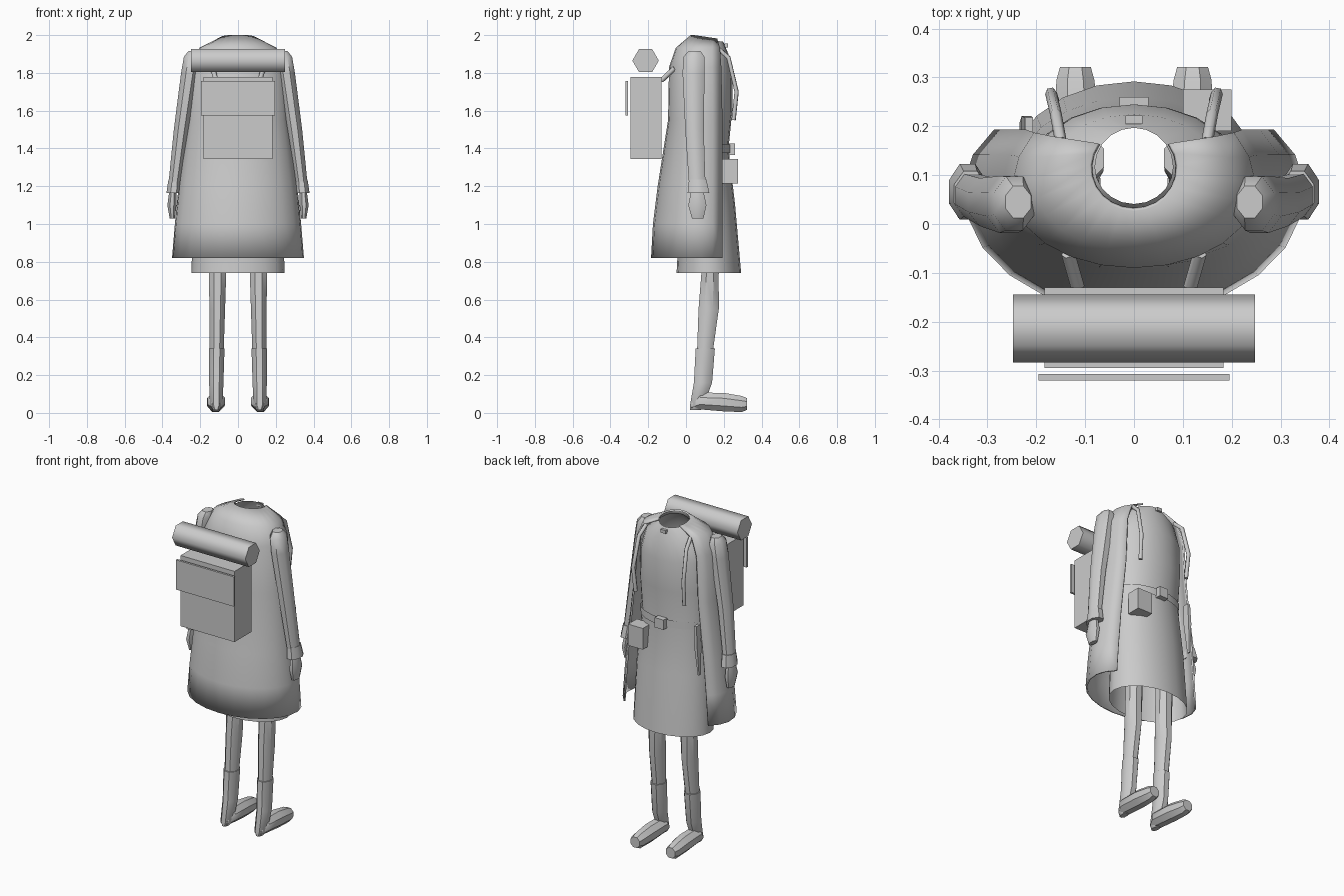
import bpy, bmesh
from math import sin, cos, pi, radians
from mathutils import Vector

cube = bpy.data.objects.get("Cube")
if cube:
    bpy.data.objects.remove(cube, do_unlink=True)

grey = bpy.data.materials.new("plain_grey")
grey.use_nodes = True
grey.diffuse_color = (0.6, 0.6, 0.6, 1)
grey.node_tree.nodes["Principled BSDF"].inputs["Base Color"].default_value = (0.6, 0.6, 0.6, 1)


def finish(name, bm, smooth=40):
    """Turn a bmesh into a named, shaded object."""
    bmesh.ops.recalc_face_normals(bm, faces=bm.faces)
    mesh = bpy.data.meshes.new(name)
    bm.to_mesh(mesh)
    bm.free()
    mesh.materials.append(grey)
    obj = bpy.data.objects.new(name, mesh)
    bpy.context.collection.objects.link(obj)
    if smooth:
        bpy.ops.object.select_all(action='DESELECT')
        obj.select_set(True)
        bpy.context.view_layer.objects.active = obj
        bpy.ops.object.shade_smooth_by_angle(angle=radians(smooth))
    return obj


def loft(name, rings, closed=True, caps=True, smooth=40):
    """Skin a list of point rings."""
    bm = bmesh.new()
    rows = [[bm.verts.new(p) for p in ring] for ring in rings]
    n = len(rows[0])
    for a, b in zip(rows, rows[1:]):
        for i in range(n if closed else n - 1):
            j = (i + 1) % n
            bm.faces.new((a[i], a[j], b[j], b[i]))
    if caps and closed:
        bm.faces.new(rows[0])
        bm.faces.new(rows[-1])
    return finish(name, bm, smooth)


def limb(name, sections, axis='Z', sides=8):
    """Closed tube; each section is centre x, y, z and two radii."""
    rings = []
    for x, y, z, ra, rb in sections:
        ring = []
        for i in range(sides):
            t = 2 * pi * (i + 0.5) / sides
            a, b = ra * cos(t), rb * sin(t)
            ring.append((x + a, y + b, z) if axis == 'Z' else (x + a, y, z + b))
        rings.append(ring)
    return loft(name, rings)


def box(name, lo, hi):
    bm = bmesh.new()
    bmesh.ops.create_cube(bm, size=1)
    lo, hi = Vector(lo), Vector(hi)
    for v in bm.verts:
        v.co = (lo + hi) / 2 + v.co * (hi - lo)
    return finish(name, bm, 0)


def strap(name, points, radius):
    curve = bpy.data.curves.new(name, 'CURVE')
    curve.dimensions = '3D'
    curve.bevel_depth = radius
    curve.bevel_resolution = 1
    curve.use_fill_caps = True
    line = curve.splines.new('POLY')
    line.points.add(len(points) - 1)
    for p, co in zip(line.points, points):
        p.co = (*co, 1)
    curve.materials.append(grey)
    obj = bpy.data.objects.new(name, curve)
    bpy.context.collection.objects.link(obj)
    return obj


def garment_ring(z, w, mid, back, front, tilt, reach, n):
    """Oval around the body, starting and ending on the +y side."""
    ring = []
    for i in range(n):
        t = radians(reach) * (2 * i / (n - 1) - 1) if reach < 180 else 2 * pi * i / n
        c = cos(t)
        ring.append((w * sin(t), mid - (back if c > 0 else front) * c, z + tilt * c))
    return ring


# Open coat: height, half width, middle y, depth behind, depth before, tilt
coat_profile = [
    (1.985, 0.088, 0.115, 0.085, 0.085, 0.013),
    (1.93, 0.20, 0.08, 0.13, 0.17, 0),
    (1.83, 0.245, 0.07, 0.155, 0.2, 0),
    (1.55, 0.265, 0.07, 0.16, 0.21, 0),
    (1.2, 0.31, 0.07, 0.215, 0.21, 0),
    (1.0, 0.33, 0.07, 0.24, 0.21, 0),
    (0.82, 0.345, 0.07, 0.25, 0.21, 0),
]
coat = loft("coat", [garment_ring(*p, 125, 17) for p in coat_profile], closed=False)
thick = coat.modifiers.new("thickness", 'SOLIDIFY')
thick.thickness = 0.01
thick.offset = 0

# Dress under the coat, open at neck and hem
dress_profile = [
    (1.975, 0.08, 0.117, 0.076, 0.08, 0.01),
    (1.9, 0.18, 0.1, 0.12, 0.125, 0),
    (1.78, 0.215, 0.1, 0.14, 0.145, 0),
    (1.6, 0.22, 0.1, 0.14, 0.145, 0),
    (1.4, 0.21, 0.1, 0.13, 0.125, 0),
    (1.1, 0.235, 0.11, 0.14, 0.15, 0),
    (0.74, 0.247, 0.12, 0.17, 0.172, 0),
]
loft("dress", [garment_ring(*p, 180, 20) for p in dress_profile], caps=False)

# Belt, buckle, pouch, sheath and collar button
loft("belt", [garment_ring(z, 0.219, 0.1, 0.138, 0.135, 0, 180, 20) for z in (1.375, 1.42)], caps=False)
box("belt_buckle", (-0.03, 0.22, 1.365), (0.03, 0.26, 1.425))
box("belt_pouch", (0.1, 0.19, 1.215), (0.2, 0.275, 1.345))
limb("belt_sheath", [(-0.215, 0.2, 1.42, 0.012, 0.025), (-0.22, 0.2, 1.3, 0.014, 0.03),
                     (-0.23, 0.2, 1.12, 0.006, 0.012)], sides=4)
box("collar_button", (-0.017, 0.205, 1.935), (0.017, 0.222, 1.955))

# Backpack with flap and bedroll
box("backpack", (-0.183, -0.295, 1.345), (0.183, -0.13, 1.778))
box("backpack_flap", (-0.196, -0.32, 1.575), (0.196, -0.307, 1.757))
roll_rings = [[(x, -0.214 + 0.07 * cos(k * pi / 3), 1.865 + 0.07 * sin(k * pi / 3)) for k in range(6)]
              for x in (-0.248, 0.248)]
loft("bedroll", roll_rings, smooth=65)

for s, side in ((1, "left"), (-1, "right")):
    # Pack straps
    strap(side + "_chest_strap", [(s * 0.15, 0.17, 1.93), (s * 0.16, 0.225, 1.88),
                                  (s * 0.17, 0.268, 1.7), (s * 0.165, 0.252, 1.55)], 0.012)
    strap(side + "_pack_link", [(s * 0.135, -0.06, 1.825), (s * 0.115, -0.13, 1.76)], 0.014)
    # Sleeve, cuff and hand
    limb(side + "_sleeve", [(s * 0.237, 0.045, 1.915, 0.028, 0.035), (s * 0.245, 0.042, 1.885, 0.045, 0.06),
                            (s * 0.257, 0.04, 1.8, 0.048, 0.063), (s * 0.3, 0.045, 1.5, 0.043, 0.053),
                            (s * 0.338, 0.06, 1.2, 0.034, 0.047)])
    limb(side + "_cuff", [(s * 0.335, 0.062, 1.235, 0.036, 0.05),
                          (s * 0.341, 0.066, 1.165, 0.041, 0.062)])
    limb(side + "_hand", [(s * 0.345, 0.06, 1.175, 0.02, 0.035), (s * 0.35, 0.06, 1.1, 0.026, 0.052),
                          (s * 0.348, 0.062, 1.03, 0.015, 0.033)])
    # Leg, boot shaft and foot
    limb(side + "_leg", [(s * 0.108, 0.135, 0.95, 0.05, 0.05), (s * 0.108, 0.127, 0.73, 0.049, 0.05),
                         (s * 0.11, 0.12, 0.55, 0.045, 0.058), (s * 0.113, 0.1, 0.32, 0.04, 0.045)])
    limb(side + "_boot_shaft", [(s * 0.113, 0.102, 0.34, 0.045, 0.055), (s * 0.115, 0.09, 0.16, 0.041, 0.052),
                                (s * 0.115, 0.058, 0.04, 0.036, 0.04), (s * 0.115, 0.05, 0.015, 0.018, 0.03)])
    limb(side + "_boot_foot", [(s * 0.115, 0.03, 0.04, 0.025, 0.025), (s * 0.115, 0.075, 0.063, 0.05, 0.048),
                               (s * 0.117, 0.2, 0.057, 0.05, 0.053), (s * 0.12, 0.295, 0.047, 0.042, 0.046),
                               (s * 0.12, 0.322, 0.047, 0.034, 0.034)], axis='Y')
